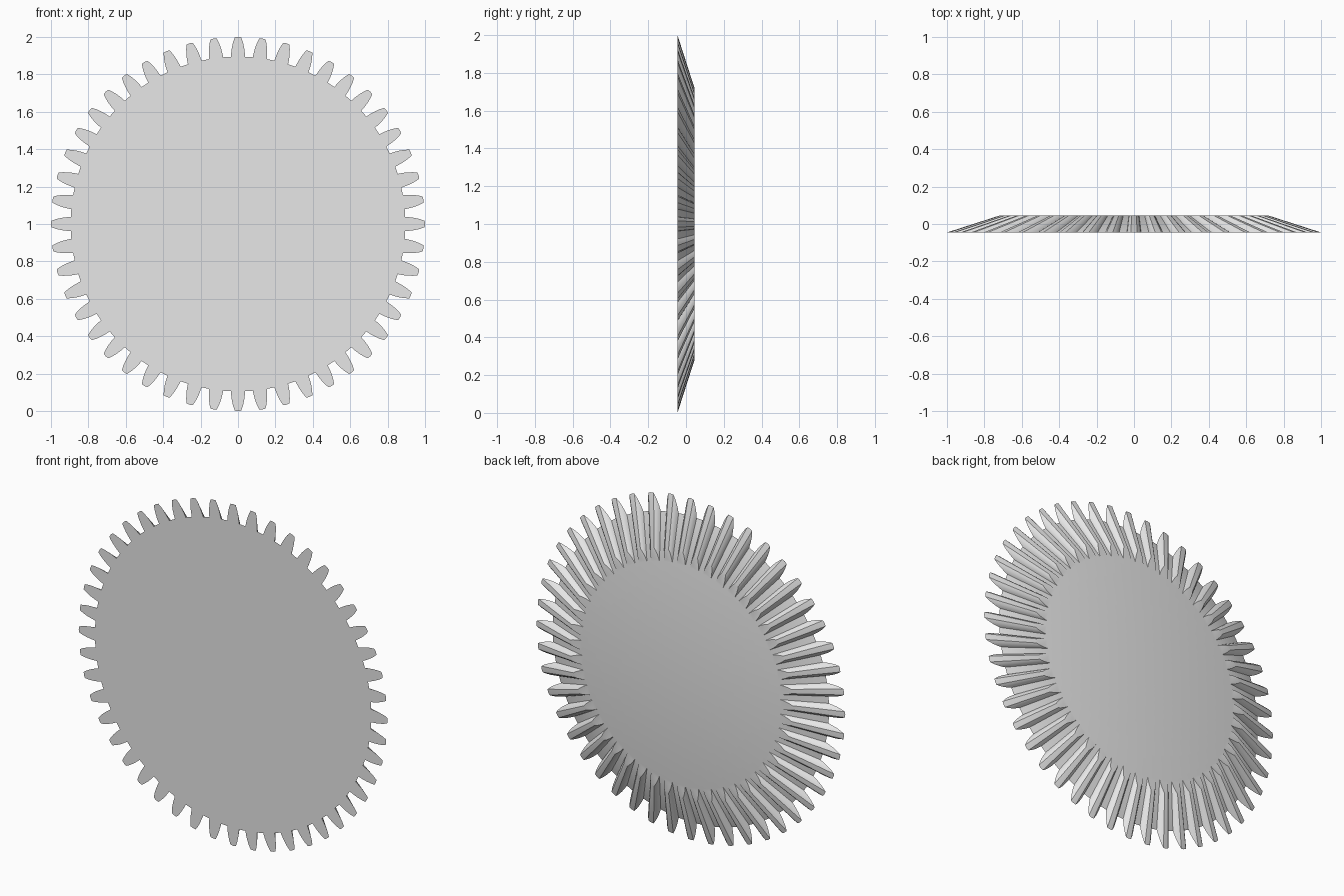
import bpy, bmesh, math

if "Cube" in bpy.data.objects:
    bpy.data.objects.remove(bpy.data.objects["Cube"])

TEETH = 48
PITCH = 2 * math.pi / TEETH
FRONT_Y, BACK_Y = -0.045, 0.045
BACK_SCALE = 0.72            # back section is the front one shrunk toward the cone apex

# Half of one tooth: radius and half thickness, root to tip
FLANK = [(0.895, 0.038), (0.925, 0.0355), (0.95, 0.0315), (0.975, 0.0255), (0.998, 0.017)]


def gear_outline():
    """Closed tooth outline as (x, z) points around the gear axis."""
    points = []
    for i in range(TEETH):
        middle = i * PITCH
        left = [(r, middle - w / r) for r, w in FLANK]
        right = [(r, middle + w / r) for r, w in reversed(FLANK)]
        tip = [(1.0, middle)]
        points += [(r * math.cos(a), r * math.sin(a)) for r, a in left + tip + right]
    return points


# Bevel gear body: two toothed sections joined by tapering flanks
bm = bmesh.new()
outline = gear_outline()
front = [bm.verts.new((x, FRONT_Y, 1 + z)) for x, z in outline]
back = [bm.verts.new((x * BACK_SCALE, BACK_Y, 1 + z * BACK_SCALE)) for x, z in outline]
front_hub = bm.verts.new((0, FRONT_Y, 1))
back_hub = bm.verts.new((0, BACK_Y, 1))
count = len(outline)
for i in range(count):
    j = (i + 1) % count
    bm.faces.new((front[i], front[j], back[j], back[i]))

# Flat end faces: a wedge from the hub to each root point, plus a cap per tooth
per_tooth = count // TEETH
for t in range(TEETH):
    start, end = t * per_tooth, t * per_tooth + per_tooth - 1
    after = (end + 1) % count
    for ring, hub in ((front, front_hub), (back, back_hub)):
        bm.faces.new(ring[start:end + 1])
        bm.faces.new((hub, ring[start], ring[end]))
        bm.faces.new((hub, ring[end], ring[after]))
bmesh.ops.recalc_face_normals(bm, faces=bm.faces)

mesh = bpy.data.meshes.new("bevel_gear")
bm.to_mesh(mesh)
bm.free()
gear = bpy.data.objects.new("bevel_gear", mesh)
bpy.context.collection.objects.link(gear)

# Plain grey metal
grey = bpy.data.materials.new("light_grey")
grey.diffuse_color = (0.8, 0.8, 0.8, 1)
grey.use_nodes = True
grey.node_tree.nodes["Principled BSDF"].inputs["Base Color"].default_value = grey.diffuse_color
mesh.materials.append(grey)

# Smooth curved flanks, crisp tooth edges
bpy.context.view_layer.objects.active = gear
gear.select_set(True)
bpy.ops.object.shade_smooth_by_angle(angle=math.radians(30))
